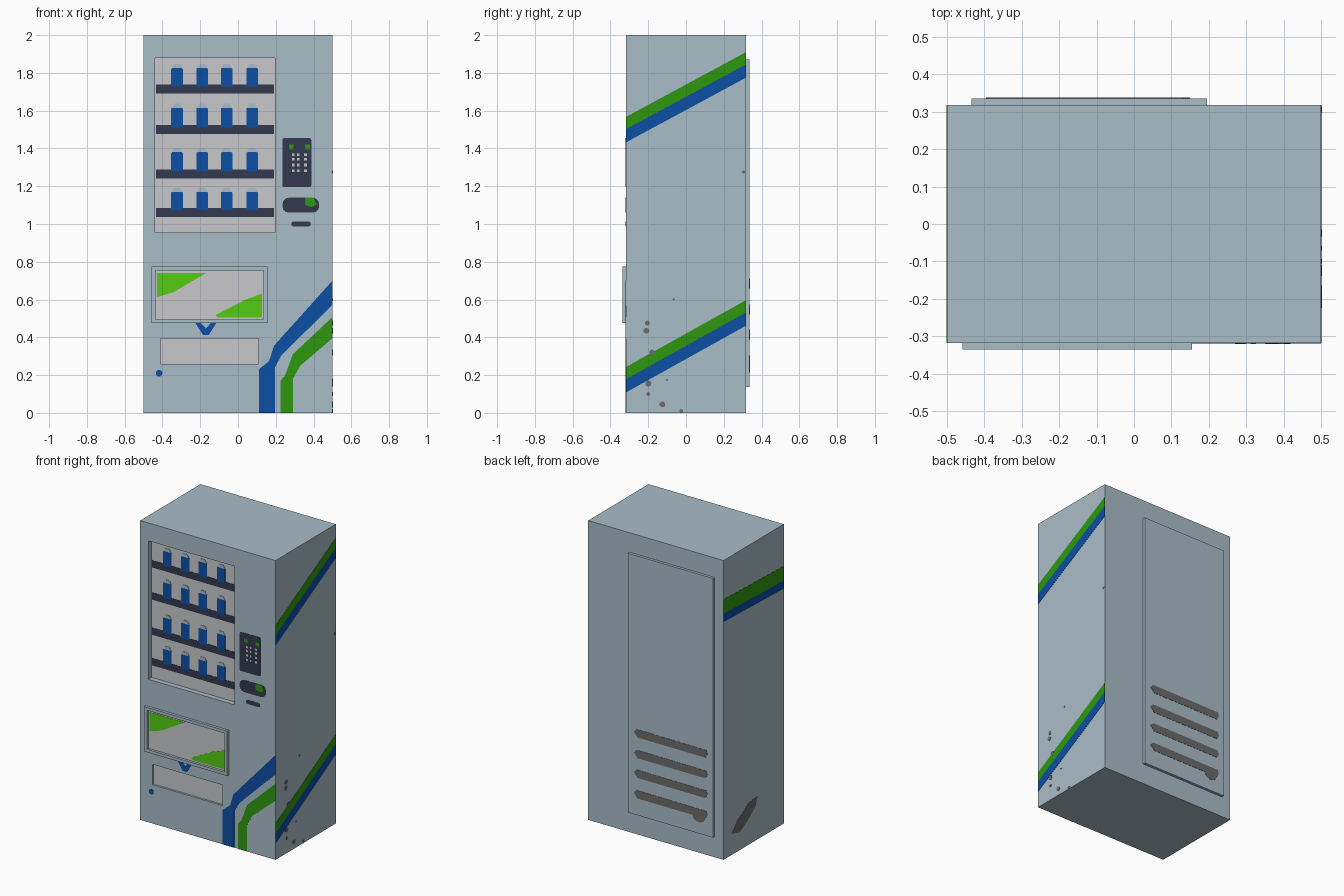
import bpy, bmesh, math
from mathutils import Vector

if "Cube" in bpy.data.objects:
    bpy.data.objects.remove(bpy.data.objects["Cube"])


def material(name, r, g, b):
    m = bpy.data.materials.new(name)
    lin = [((c / 255 + 0.055) / 1.055) ** 2.4 if c > 10 else c / 255 / 12.92 for c in (r, g, b)]
    m.diffuse_color = (*lin, 1)
    m.use_nodes = True
    m.node_tree.nodes["Principled BSDF"].inputs["Base Color"].default_value = m.diffuse_color
    return m


BODY = material("pale blue grey", 170, 189, 200)
PANEL = material("light grey", 200, 201, 204)
NAVY = material("dark navy", 50, 56, 80)
BLUE = material("blue", 12, 78, 165)
GREEN = material("green", 45, 152, 16)
LIME = material("lime green", 82, 204, 18)
GRIME = material("dark grey", 108, 108, 107)

HX, HY, H = 0.5, 0.318, 2.0       # body half sizes and height
DOOR_Y = 0.336                    # outer plane of the raised doors


def add_object(name, bm, mat):
    bmesh.ops.recalc_face_normals(bm, faces=bm.faces)
    mesh = bpy.data.meshes.new(name)
    bm.to_mesh(mesh)
    bm.free()
    mesh.materials.append(mat)
    ob = bpy.data.objects.new(name, mesh)
    bpy.context.collection.objects.link(ob)
    return ob


def box(name, x0, x1, y0, y1, z0, z1, mat):
    bm = bmesh.new()
    bmesh.ops.create_cube(bm, size=1)
    for v in bm.verts:
        v.co = ((x0 + x1) / 2 + v.co.x * (x1 - x0), (y0 + y1) / 2 + v.co.y * (y1 - y0),
                (z0 + z1) / 2 + v.co.z * (z1 - z0))
    return add_object(name, bm, mat)


def cut(ob, *dims):
    """Cut a box-shaped hole and remove the cutter."""
    cutter = box("cutter", *dims, ob.data.materials[0])
    mod = ob.modifiers.new("recess", 'BOOLEAN')
    mod.operation, mod.solver, mod.object = 'DIFFERENCE', 'EXACT', cutter
    bpy.context.view_layer.objects.active = ob
    bpy.ops.object.modifier_apply(modifier=mod.name)
    bpy.data.objects.remove(cutter)


# side: (axis that is fixed, outward sign)
SIDES = {"front": (1, -1), "back": (1, 1), "left": (0, -1), "right": (0, 1)}


def plates(name, side, base, polys, mat, t=0.0015):
    """Thin painted plates: 2D outlines pushed out of a vertical face."""
    axis, sign = SIDES[side]
    bm = bmesh.new()
    for poly in polys:
        place = (lambda u, v: (u, sign * base, v)) if axis == 1 else (lambda u, v: (sign * base, u, v))
        face = bm.faces.new([bm.verts.new(place(u, v)) for u, v in poly])
        out = bmesh.ops.extrude_face_region(bm, geom=[face])
        step = Vector((0, 0, 0))
        step[axis] = sign * t
        bmesh.ops.translate(bm, vec=step, verts=[g for g in out["geom"] if isinstance(g, bmesh.types.BMVert)])
        # keep the inner face so that every plate is closed
        if not face.is_valid:
            continue
    return add_object(name, bm, mat)


def rect(x0, x1, z0, z1, r=0.0):
    if r == 0:
        return [(x0, z0), (x1, z0), (x1, z1), (x0, z1)]
    corners = [(x1 - r, z1 - r), (x0 + r, z1 - r), (x0 + r, z0 + r), (x1 - r, z0 + r)]
    return [(cx + r * math.cos(a), cz + r * math.sin(a))
            for i, (cx, cz) in enumerate(corners)
            for a in [math.pi / 2 * (i + k / 3) for k in range(4)]]


def disc(x, z, r, n=10, squash=1.0):
    return [(x + r * math.cos(2 * math.pi * i / n), z + squash * r * math.sin(2 * math.pi * i / n))
            for i in range(n)]


# Cabinet with the display window and delivery tray recessed into the front
WIN, WIN_Y = (-0.44, 0.195, 0.955, 1.88), 0.282
TRAY, TRAY_Y = (-0.41, 0.108, 0.258, 0.395), 0.303
cabinet = box("cabinet", -HX, HX, -HY, HY, 0, H, BODY)
for (x0, x1, z0, z1), y in ((WIN, WIN_Y), (TRAY, TRAY_Y)):
    cut(cabinet, x0, x1, -0.5, -y, z0, z1)
plates("window_panel", "front", WIN_Y, [rect(*WIN)], PANEL)
plates("tray_panel", "front", TRAY_Y, [rect(*TRAY)], PANEL)

# Shelves with rows of cans painted on the window panel
SHELF_Z = (1.715, 1.50, 1.265, 1.061)
CAN_TOP = (1.825, 1.615, 1.38, 1.17)
CAN_X = (-0.323, -0.19, -0.06, 0.075)
plates("shelves", "front", WIN_Y, [rect(-0.435, 0.19, z - 0.024, z + 0.024) for z in SHELF_Z], NAVY, 0.003)
rows = [(x, s, t) for s, t in zip(SHELF_Z, CAN_TOP) for x in CAN_X]
plates("cans", "front", WIN_Y, [rect(x - 0.031, x + 0.031, s + 0.012, t, 0.006) for x, s, t in rows], BLUE, 0.0045)
plates("can_lids", "front", WIN_Y,
       [[(x - 0.028, t), (x + 0.028, t), (x + 0.016, t + 0.022), (x - 0.016, t + 0.022)] for x, s, t in rows],
       BODY, 0.0045)

# Raised delivery door: frame, grey panel and two lime corners
frame = box("delivery_frame", -0.458, 0.155, -DOOR_Y, -HY, 0.475, 0.775, BODY)
cut(frame, -0.438, 0.135, -0.5, -HY + 0.0005, 0.495, 0.755)
plates("delivery_panel", "front", HY, [rect(-0.438, 0.135, 0.495, 0.755)], PANEL)
plates("delivery_corners", "front", HY,
       [[(-0.43, 0.74), (-0.43, 0.612), (-0.34, 0.64), (-0.17, 0.74)],
        [(0.128, 0.505), (0.128, 0.632), (0.04, 0.60), (-0.12, 0.518), (-0.11, 0.505)]], LIME, 0.003)

# Arrow and dot below the delivery door
plates("arrow_mark", "front", HY,
       [[(-0.225, 0.475), (-0.195, 0.475), (-0.17, 0.447), (-0.145, 0.475), (-0.115, 0.475),
         (-0.155, 0.412), (-0.185, 0.412)], disc(-0.418, 0.21, 0.018)], BLUE)

# Payment controls
plates("payment_panels", "front", HY,
       [rect(0.235, 0.388, 1.195, 1.455, 0.01), rect(0.235, 0.43, 1.06, 1.14, 0.035),
        rect(0.282, 0.385, 0.987, 1.014, 0.012)], NAVY)
plates("payment_lights", "front", HY,
       [rect(0.27, 0.295, 1.395, 1.42), rect(0.355, 0.38, 1.395, 1.42),
        [(0.355, 1.14), (0.355, 1.10), (0.39, 1.09), (0.418, 1.105), (0.40, 1.14)]], GREEN, 0.003)
plates("keypad_buttons", "front", HY,
       [rect(x, x + 0.014, z, z + 0.014) for x in (0.285, 0.312, 0.35) for z in (1.275, 1.305, 1.335, 1.36)],
       PANEL, 0.003)

# Bent stripes on the front
plates("front_stripe_blue", "front", HY,
       [[(0.11, 0), (0.195, 0), (0.195, 0.24), (0.23, 0.305), (HX, 0.572), (HX, 0.70),
         (0.19, 0.355), (0.165, 0.275), (0.11, 0.23)]], BLUE)
plates("front_stripe_green", "front", HY,
       [[(0.225, 0), (0.29, 0), (0.29, 0.18), (0.33, 0.25), (HX, 0.395), (HX, 0.508),
         (0.29, 0.31), (0.25, 0.20), (0.225, 0.17)]], GREEN)


# Side stripes: green above blue, sloped on the right, level on the left
def band(z_front, z_back, low, high):
    return [(-HY, z_front + low), (HY, z_back + low), (HY, z_back + high), (-HY, z_front + high)]


RIGHT = ((1.502, 1.845), (0.178, 0.532))
plates("right_stripes_green", "right", HX, [band(f, b, 0, 0.065) for f, b in RIGHT], GREEN)
plates("right_stripes_blue", "right", HX, [band(f, b, -0.07, 0) for f, b in RIGHT], BLUE)
plates("left_stripe_green", "left", HX, [band(1.625, 1.645, 0, 0.095)], GREEN)
plates("left_stripe_blue", "left", HX, [band(1.625, 1.645, -0.055, 0)], BLUE)

# Raised service door on the back, with vent slots
box("service_door", -0.435, 0.195, HY, DOOR_Y, 0.138, 1.87, BODY)
plates("vent_slots", "back", DOOR_Y,
       [[(0.15, z + 0.005), (0.12, z - 0.027), (-0.38, z - 0.027), (-0.395, z),
         (-0.385, z + 0.024), (0.13, z + 0.027)] for z in (0.685, 0.547, 0.415, 0.278)]
       + [disc(-0.33, 0.245, 0.045, squash=0.7)], GRIME)

# Grime specks near the base
plates("right_grime", "right", HX,
       [disc(y, z, r, 7) for y, z, r in ((-0.205, 0.475, 0.014), (-0.21, 0.435, 0.016), (-0.18, 0.32, 0.016),
        (-0.20, 0.155, 0.017), (-0.20, 0.10, 0.011), (-0.125, 0.045, 0.016), (-0.025, 0.01, 0.01),
        (-0.10, 0.175, 0.006), (-0.065, 0.60, 0.006), (0.305, 1.275, 0.009))], GRIME, 0.002)
plates("left_grime", "left", HX,
       [[(0.23, 0.14), (0.15, 0.12), (0.06, 0.17), (-0.02, 0.23), (-0.04, 0.29), (0.05, 0.28),
         (0.11, 0.24), (0.17, 0.21)]], GRIME)
